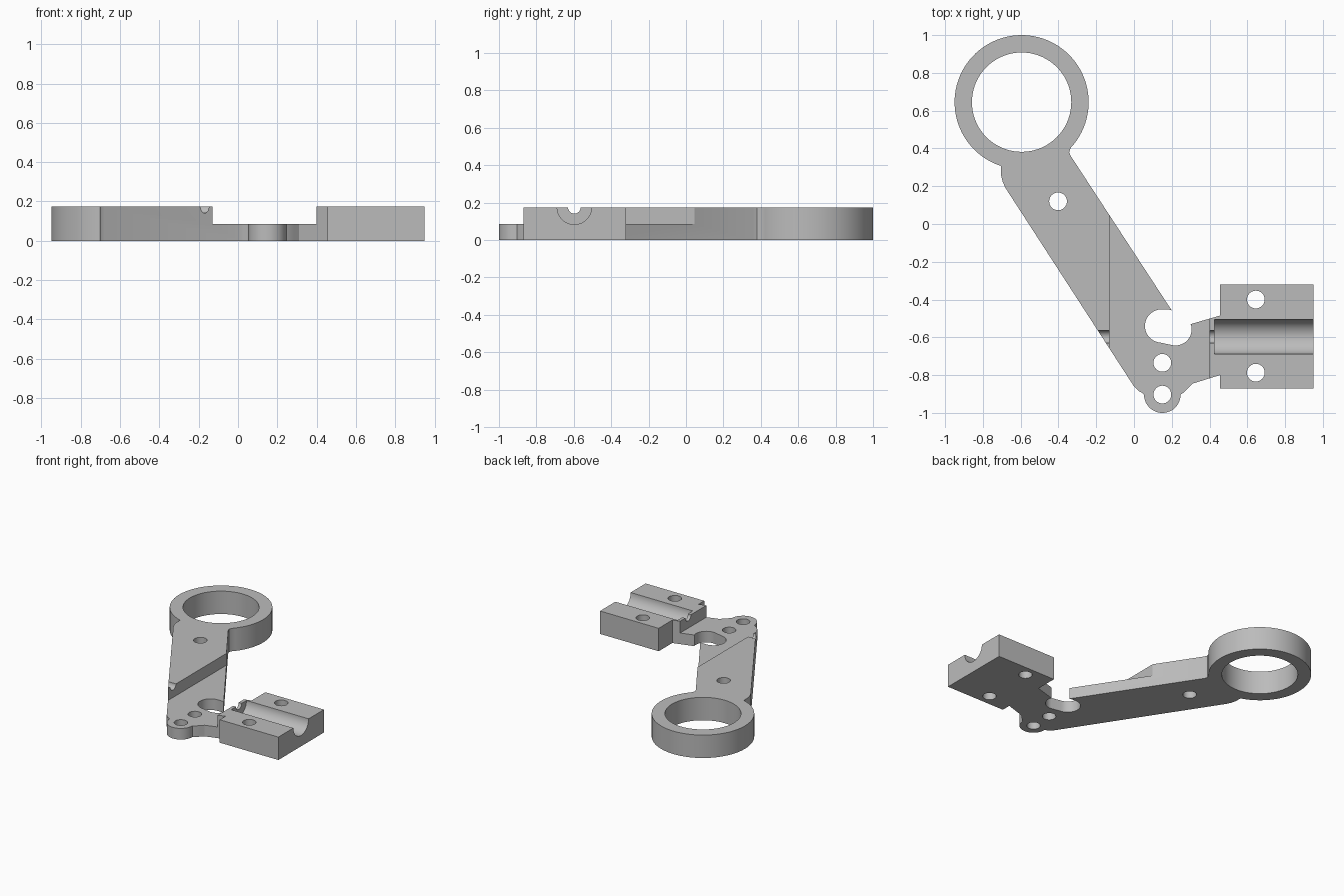
import bpy, bmesh
from math import sin, cos, radians, pi
from mathutils import Matrix, Vector

cube = bpy.data.objects.get("Cube")
if cube:
    bpy.data.objects.remove(cube, do_unlink=True)

HEIGHT, LOW = 0.175, 0.085
RING = (-0.595, 0.645)
LOBE = (0.15, -0.903)
GROOVE_Y = -0.597

grey = bpy.data.materials.new("plain grey")
grey.use_nodes = True
colour = (0.5, 0.5, 0.5, 1)
grey.diffuse_color = colour
grey.node_tree.nodes["Principled BSDF"].inputs["Base Color"].default_value = colour


def arc(centre, radius, start, end, steps):
    """Points along an arc, angles in degrees."""
    angles = [radians(start + (end - start) * i / steps) for i in range(steps + 1)]
    return [(centre[0] + radius * cos(a), centre[1] + radius * sin(a)) for a in angles]


def make_object(name, bm):
    bmesh.ops.recalc_face_normals(bm, faces=bm.faces)
    mesh = bpy.data.meshes.new(name)
    bm.to_mesh(mesh)
    bm.free()
    mesh.materials.append(grey)
    obj = bpy.data.objects.new(name, mesh)
    bpy.context.collection.objects.link(obj)
    return obj


def extrude_profile(name, points, height):
    bm = bmesh.new()
    face = bm.faces.new([bm.verts.new((x, y, 0)) for x, y in points])
    top = bmesh.ops.extrude_face_region(bm, geom=[face])["geom"]
    verts = [v for v in top if isinstance(v, bmesh.types.BMVert)]
    bmesh.ops.translate(bm, vec=(0, 0, height), verts=verts)
    return make_object(name, bm)


def cylinder(name, centre, radius, length, along_x=False, segments=48):
    bm = bmesh.new()
    matrix = Matrix.Translation(centre)
    if along_x:
        matrix = matrix @ Matrix.Rotation(pi / 2, 4, 'Y')
    bmesh.ops.create_cone(bm, cap_ends=True, segments=segments, radius1=radius,
                          radius2=radius, depth=length, matrix=matrix)
    return make_object(name, bm)


def box(name, low, high):
    low, high = Vector(low), Vector(high)
    bm = bmesh.new()
    bmesh.ops.create_cube(bm, size=1, matrix=Matrix.Translation((low + high) / 2)
                          @ Matrix.Diagonal((high - low).to_4d()))
    return make_object(name, bm)


def cut(target, cutter):
    cutter.hide_render = True
    mod = target.modifiers.new("cut", 'BOOLEAN')
    mod.operation, mod.solver, mod.object = 'DIFFERENCE', 'EXACT', cutter
    bpy.context.view_layer.objects.active = target
    bpy.ops.object.modifier_apply(modifier=mod.name)
    bpy.data.objects.remove(cutter, do_unlink=True)


# Outline: ring, slanted arm, foot lobe, clamp block, open slot, back up the arm
outline = arc(RING, 0.355, -43, 252, 72)
outline += [(-0.703, 0.255), (-0.694, 0.22), (-0.68, 0.19)]
outline += [(0.0, -0.86), (0.025, -0.885), (0.045, -0.895)]
outline += arc(LOBE, 0.097, 180, 360, 24)
outline += [(0.262, -0.893), (0.285, -0.87), (0.31, -0.845), (0.455, -0.80)]
outline += [(0.455, -0.87), (0.95, -0.87), (0.95, -0.32), (0.455, -0.32)]
outline += [(0.455, -0.485), (0.30, -0.53)]
outline += arc((0.22, -0.558), 0.085, 12, -97, 16)
outline += arc((0.146, -0.54), 0.088, -97, -270, 24)
outline += [(0.185, -0.453), (0.2, -0.458), (-0.335, 0.36), (-0.343, 0.38)]
bracket = extrude_profile("bracket_arm", outline, HEIGHT)

# Lowered middle section
cut(bracket, box("recess_cutter", (-0.13, -1.2, LOW), (0.40, 0.2, 0.4)))

# Ring opening and bolt holes
cut(bracket, cylinder("ring_cutter", (*RING, 0.1), 0.263, 1, segments=72))
for x, y in [(-0.402, 0.12), (0.15, -0.735), LOBE, (0.645, -0.40), (0.645, -0.787)]:
    cut(bracket, cylinder("hole_cutter", (x, y, 0.1), 0.047, 1, segments=32))

# Half-round clamp channel and the narrow channel in line with it
cut(bracket, cylinder("channel_cutter", (0.825, GROOVE_Y, HEIGHT), 0.092, 0.8, True))
cut(bracket, cylinder("wire_cutter", (0.1, GROOVE_Y, HEIGHT), 0.034, 0.8, True, 32))

# Smooth round walls, sharp corners
for obj in bpy.context.selected_objects:
    obj.select_set(False)
bracket.select_set(True)
bpy.context.view_layer.objects.active = bracket
bpy.ops.object.shade_smooth_by_angle(angle=radians(25))
